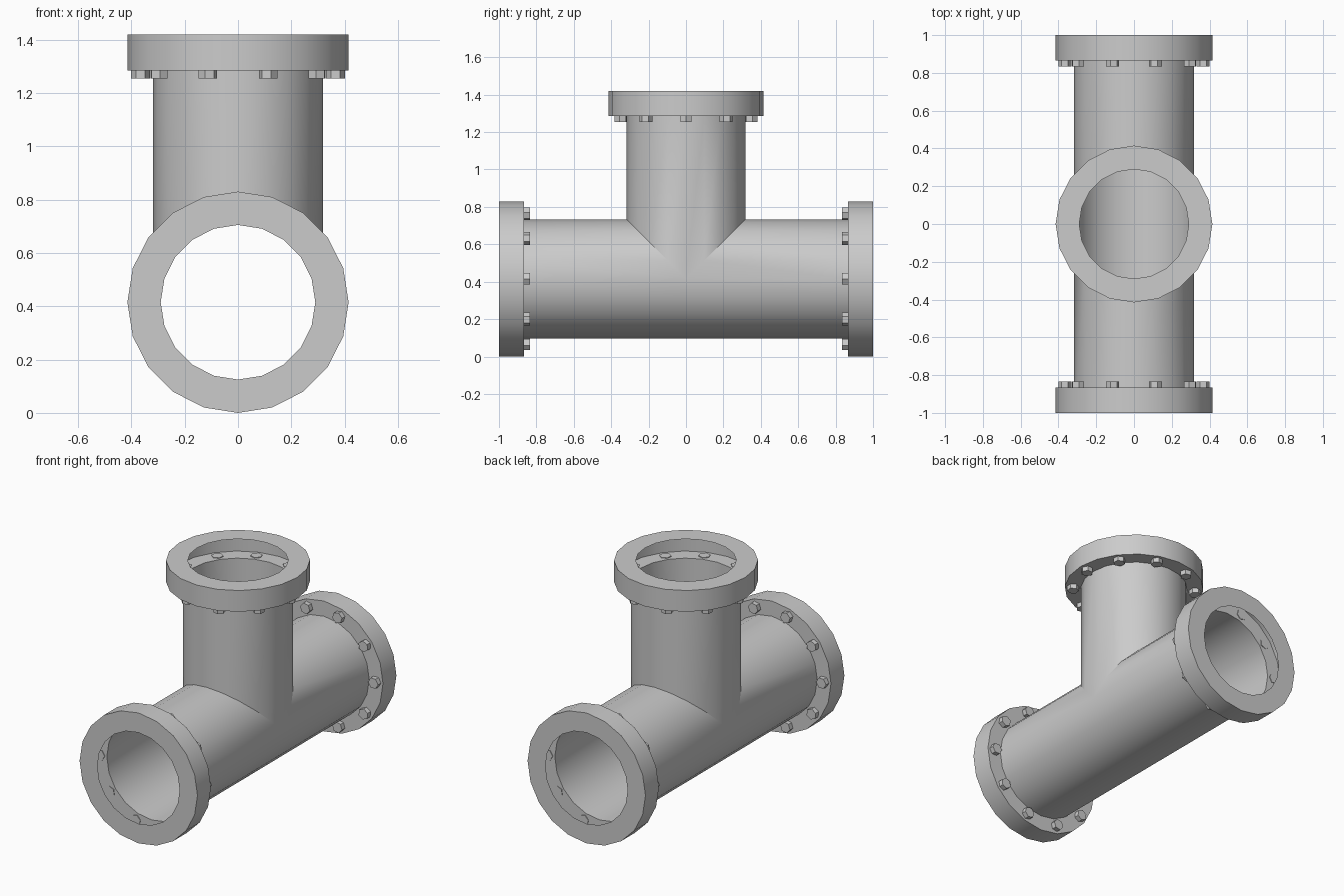
import bpy, bmesh
from math import sin, cos, pi, radians
from mathutils import Matrix

if "Cube" in bpy.data.objects:
    bpy.data.objects.remove(bpy.data.objects["Cube"])

SIDES = 20
R_PIPE, R_FLANGE, R_MOUTH, R_BOLT = 0.318, 0.415, 0.29, 0.366
AXIS_Z = 0.415
THICK = 0.135
CENTRE = Matrix.Translation((0, 0, AXIS_Z))

# name, orientation of local +z, distance to the flange back, lower end of each pipe strip
ARMS = [
    ("front", CENTRE @ Matrix.Rotation(pi / 2, 4, 'X'), 1 - THICK, lambda s: max(0, s)),
    ("rear", CENTRE @ Matrix.Rotation(-pi / 2, 4, 'X'), 1 - THICK, lambda s: max(0, -s)),
    ("top", CENTRE, 1.42 - AXIS_Z - THICK, abs),
]


def skin(bm, rings):
    """Bridge successive closed rings of points with quads."""
    loops = [[bm.verts.new(p) for p in ring] for ring in rings]
    for lo, hi in zip(loops, loops[1:]):
        for i in range(len(lo)):
            j = (i + 1) % len(lo)
            bm.faces.new((lo[i], lo[j], hi[j], hi[i]))


def finish(bm, name, smooth=True):
    mesh = bpy.data.meshes.new(name)
    bm.to_mesh(mesh)
    bm.free()
    ob = bpy.data.objects.new(name, mesh)
    bpy.context.collection.objects.link(ob)
    if smooth:
        bpy.ops.object.select_all(action='DESELECT')
        ob.select_set(True)
        bpy.context.view_layer.objects.active = ob
        bpy.ops.object.shade_smooth_by_angle(angle=radians(30))
    return ob


angles = [2 * pi * i / SIDES for i in range(SIDES)]

# Tee pipe: three mitred open tubes welded into one shell
bm = bmesh.new()
for name, mat, back, mitre in ARMS:
    low = [mat @ Matrix.Translation((R_PIPE * cos(a), R_PIPE * sin(a), R_PIPE * mitre(sin(a)))).translation
           for a in angles]
    high = [mat @ Matrix.Translation((R_PIPE * cos(a), R_PIPE * sin(a), back)).translation
            for a in angles]
    skin(bm, [low, high])
bmesh.ops.remove_doubles(bm, verts=bm.verts, dist=1e-4)
finish(bm, "tee_pipe")

for name, mat, back, mitre in ARMS:
    # Hollow flange: back plate, rim and front plate
    bm = bmesh.new()
    profile = [(R_PIPE, back), (R_FLANGE, back), (R_FLANGE, back + THICK), (R_MOUTH, back + THICK)]
    skin(bm, [[(r * cos(a), r * sin(a), z) for a in angles] for r, z in profile])
    bm.transform(mat)
    finish(bm, name + "_flange")

    # Ten hexagonal bolt heads under the flange
    bm = bmesh.new()
    for i in range(10):
        place = (mat @ Matrix.Rotation(2 * pi * i / 10, 4, 'Z')
                 @ Matrix.Translation((R_BOLT, 0, back - 0.013))
                 @ Matrix.Rotation(pi / 2, 4, 'Z'))
        bmesh.ops.create_cone(bm, cap_ends=True, segments=6, radius1=0.035,
                              radius2=0.035, depth=0.034, matrix=place)
    finish(bm, name + "_bolts", smooth=False)
